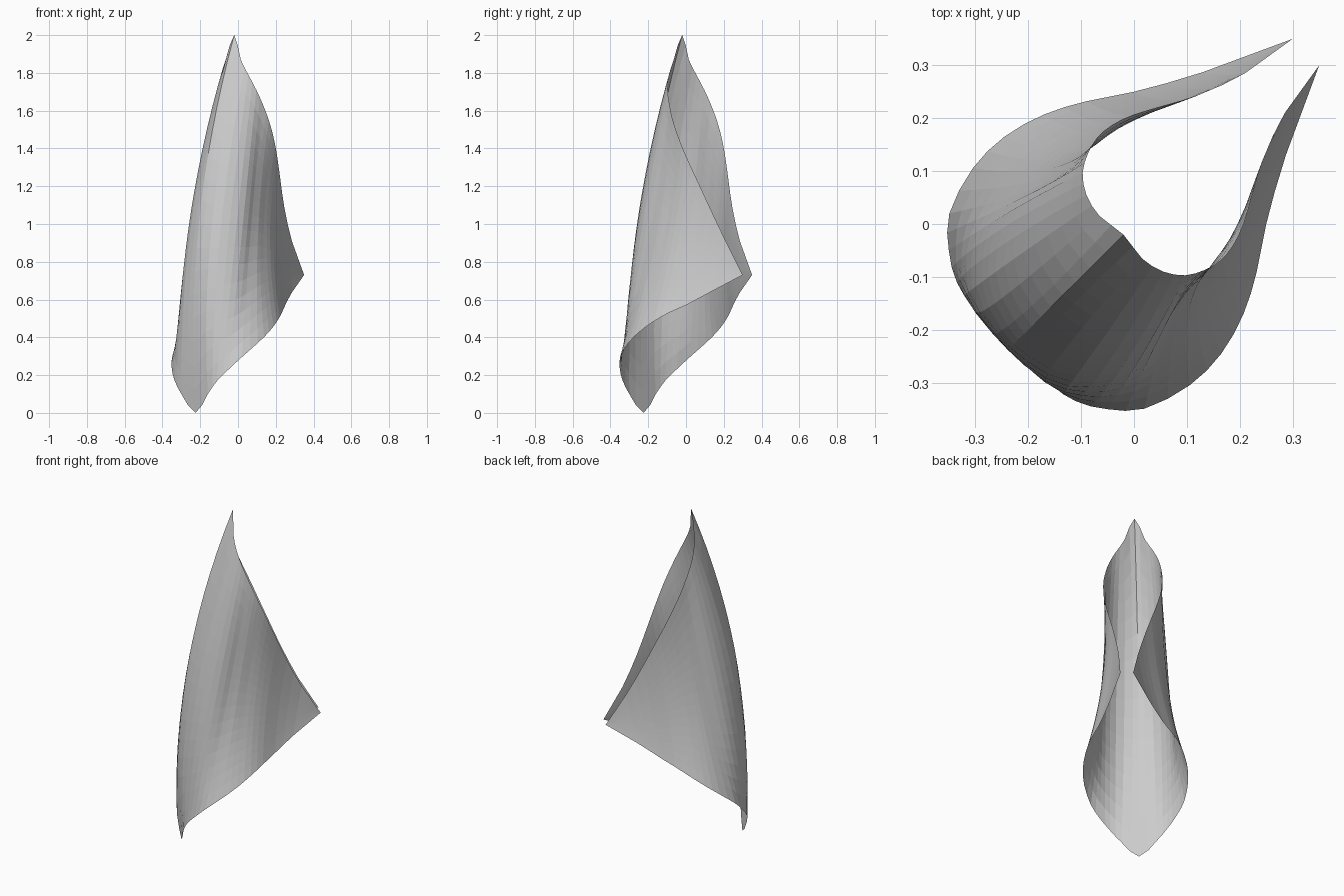
import bpy
import bmesh
from mathutils import Vector

if "Cube" in bpy.data.objects:
    bpy.data.objects.remove(bpy.data.objects["Cube"])

# Right half of the two free edges of the curled sheet, from spine to side corner
UPPER = [(-.02, -.02, 2), (.015, -.065, 1.87), (.055, -.09, 1.79), (.097, -.097, 1.71),
         (.133, -.087, 1.63), (.163, -.07, 1.55), (.188, -.04, 1.46), (.207, 0, 1.36),
         (.225, .06, 1.23), (.245, .125, 1.09), (.285, .21, .91), (.35, .30, .73)]
LOWER = [(-.225, -.225, 0), (-.16, -.30, .10), (-.11, -.335, .17), (-.05, -.35, .23),
         (.02, -.349, .295), (.105, -.305, .37), (.165, -.245, .43), (.207, -.17, .485),
         (.232, -.09, .53), (.25, 0, .57), (.287, .13, .64), (.35, .30, .73)]
# Outward bow (+) at the spine, inward bow (-) towards the wings
BOW = [.12, .095, .05, .012, -.03, -.045, -.05, -.04, -.025, -.015, -.005, 0]
ROWS = 16


def full_edge(half):
    """Mirror a half edge across the x = y plane."""
    other = [Vector((y, x, z)) for x, y, z in reversed(half[1:])]
    return other + [Vector(p) for p in half]


def refine(p):
    """Insert a smooth midpoint between each pair of values."""
    out = [p[0]]
    for i in range(len(p) - 1):
        mid = (p[i] + p[i + 1]) * .5
        if 0 < i < len(p) - 2:
            mid = (p[i] + p[i + 1]) * .5625 - (p[i - 1] + p[i + 2]) * .0625
        out += [mid, p[i + 1]]
    return out


upper, lower = refine(full_edge(UPPER)), refine(full_edge(LOWER))
bow = refine(BOW[:0:-1] + BOW)
last = len(upper) - 1

# Sheet: bowed lines from lower to upper edge
bm = bmesh.new()
columns = []
for i in range(last + 1):
    a, b = lower[i], upper[i]
    if i in (0, last):
        columns.append([bm.verts.new(a)] * (ROWS + 1))
        continue
    column = []
    for r in range(ROWS + 1):
        v = r / ROWS
        tangent = lower[i + 1].lerp(upper[i + 1], v) - lower[i - 1].lerp(upper[i - 1], v)
        outward = Vector((tangent.y, -tangent.x, 0)).normalized()
        column.append(bm.verts.new(a.lerp(b, v) + outward * bow[i] * 4 * v * (1 - v)))
    columns.append(column)

for left, right in zip(columns, columns[1:]):
    for r in range(ROWS):
        corners = dict.fromkeys((left[r], right[r], right[r + 1], left[r + 1]))
        bm.faces.new(list(corners))

mesh = bpy.data.meshes.new("curled_sheet")
bm.to_mesh(mesh)
bm.free()
bpy.context.collection.objects.link(bpy.data.objects.new("curled_sheet", mesh))
